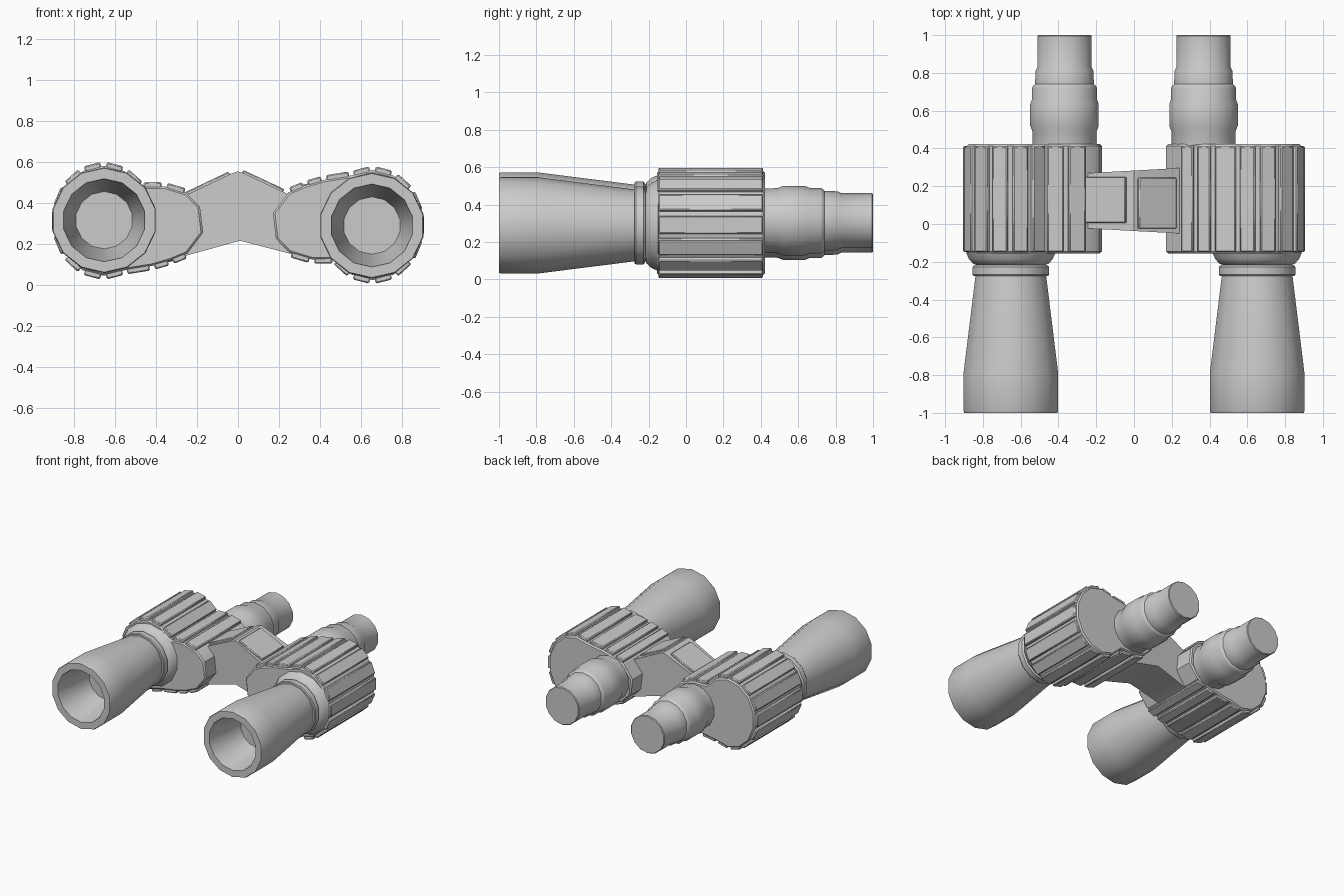
import bpy, bmesh
from math import sin, cos, pi, radians
from mathutils import Vector

if "Cube" in bpy.data.objects:
    bpy.data.objects.remove(bpy.data.objects["Cube"])

SIDES = 14
MID_Z = 0.302          # the halves are half-turn copies about this height
BARREL = (-0.652, 0.315)
EYE = (-0.368, 0.29)


def add_object(name, mesh, bevel):
    ob = bpy.data.objects.new(name, mesh)
    bpy.context.collection.objects.link(ob)
    if bevel:
        mod = ob.modifiers.new("edge_bevel", 'BEVEL')
        mod.width = bevel
        mod.segments = 1
        mod.limit_method = 'ANGLE'
        mod.angle_limit = radians(60)
    return ob


def finish(bm, name, bevel=0, both=True):
    """Make the left part and, if wanted, its half-turned right twin."""
    bmesh.ops.recalc_face_normals(bm, faces=bm.faces)
    mesh = bpy.data.meshes.new(name)
    bm.to_mesh(mesh)
    bm.free()
    mesh.shade_smooth()
    mesh.set_sharp_from_angle(angle=radians(30))
    add_object(name + ("_left" if both else ""), mesh, bevel)
    if both:
        twin = add_object(name + "_right", mesh, bevel)
        twin.rotation_euler.y = pi
        twin.location.z = 2 * MID_Z


def prism(bm, pts, y0, y1):
    """Extrude an xz outline along y."""
    a = [bm.verts.new((x, y0, z)) for x, z in pts]
    b = [bm.verts.new((x, y1, z)) for x, z in pts]
    bm.faces.new(a)
    bm.faces.new(b[::-1])
    for i in range(len(a)):
        j = (i + 1) % len(a)
        bm.faces.new((a[i], b[i], b[j], a[j]))


def lathe(name, profile, centre):
    """Spin (radius, y) points about a y-parallel axis, capping both ends."""
    bm = bmesh.new()
    rings = []
    for r, y in profile:
        rings.append([bm.verts.new((centre[0] + r * cos(t), y, centre[1] + r * sin(t)))
                      for t in (pi / 2 + 2 * pi * k / SIDES for k in range(SIDES))])
    for a, b in zip(rings, rings[1:]):
        for i in range(SIDES):
            j = (i + 1) % SIDES
            bm.faces.new((a[i], a[j], b[j], b[i]))
    bm.faces.new(rings[0])
    bm.faces.new(rings[-1])
    finish(bm, name)


def rib(bm, a, b, y0, y1, height, gap=0.012):
    """Raised strip on the outline edge a-b (outline runs anticlockwise)."""
    a, b = Vector(a), Vector(b)
    d = (b - a).normalized()
    n = Vector((d.y, -d.x))
    a, b = a + d * gap, b - d * gap
    prism(bm, [a - n * 0.012, b - n * 0.012, b + n * height, a + n * height], y0, y1)


# Objective barrel with hollow front, collar and shoulder
lathe("objective_barrel", [
    (0.14, -0.70), (0.20, -0.985), (0.202, -1.0), (0.253, -1.0), (0.257, -0.99),
    (0.257, -0.79), (0.192, -0.275), (0.203, -0.275), (0.208, -0.268),
    (0.208, -0.228), (0.200, -0.219), (0.188, -0.216), (0.205, -0.21),
    (0.228, -0.185), (0.243, -0.15), (0.20, -0.10)], BARREL)

# Stepped eyepiece
lathe("eyepiece", [
    (0.172, 0.38), (0.174, 0.49), (0.186, 0.52), (0.186, 0.635), (0.176, 0.66),
    (0.176, 0.72), (0.170, 0.732), (0.160, 0.74), (0.157, 0.81), (0.147, 0.83),
    (0.147, 0.995), (0.142, 1.0)], EYE)

# Prism housing: rounded outer side running into a narrower inner lobe
outline = [(-0.25, 0.447), (-0.36, 0.48)]
for k in range(-2, 9):
    t = pi / 2 + 2 * pi * k / SIDES
    outline.append((-0.655 + 0.235 * cos(t), 0.3125 + 0.268 * sin(t)))
outline += [(-0.42, 0.092), (-0.33, 0.118), (-0.246, 0.153)]
ribbed = len(outline)
outline += [(-0.17, 0.254), (-0.185, 0.38)]
bm = bmesh.new()
prism(bm, outline, -0.155, 0.423)
finish(bm, "prism_housing", bevel=0.01)

# Grip ribs on every outer edge of the housing
bm = bmesh.new()
for a, b in zip(outline[:ribbed], outline[1:ribbed]):
    rib(bm, a, b, -0.148, 0.412, 0.021)
finish(bm, "grip_ribs", bevel=0.006)

# Central hinge bridge, slightly deeper towards the right
bm = bmesh.new()
prism(bm, [(-0.28, 0.135), (0.01, 0.215), (0.28, 0.145), (0.28, 0.425),
           (0.03, 0.543), (0.0, 0.553), (-0.03, 0.543), (-0.28, 0.425)], -0.037, 0.283)
for v in bm.verts:
    v.co.y += 0.055 * v.co.x * (1 if v.co.y > 0.1 else -1)
finish(bm, "hinge_bridge", both=False)

# Raised panels on the two slopes of the bridge
bm = bmesh.new()
rib(bm, (-0.04, 0.539), (-0.255, 0.437), 0.005, 0.25, 0.014, 0)
rib(bm, (0.22, 0.453), (0.02, 0.547), -0.025, 0.245, 0.014, 0)
finish(bm, "hinge_panels", bevel=0.005, both=False)
